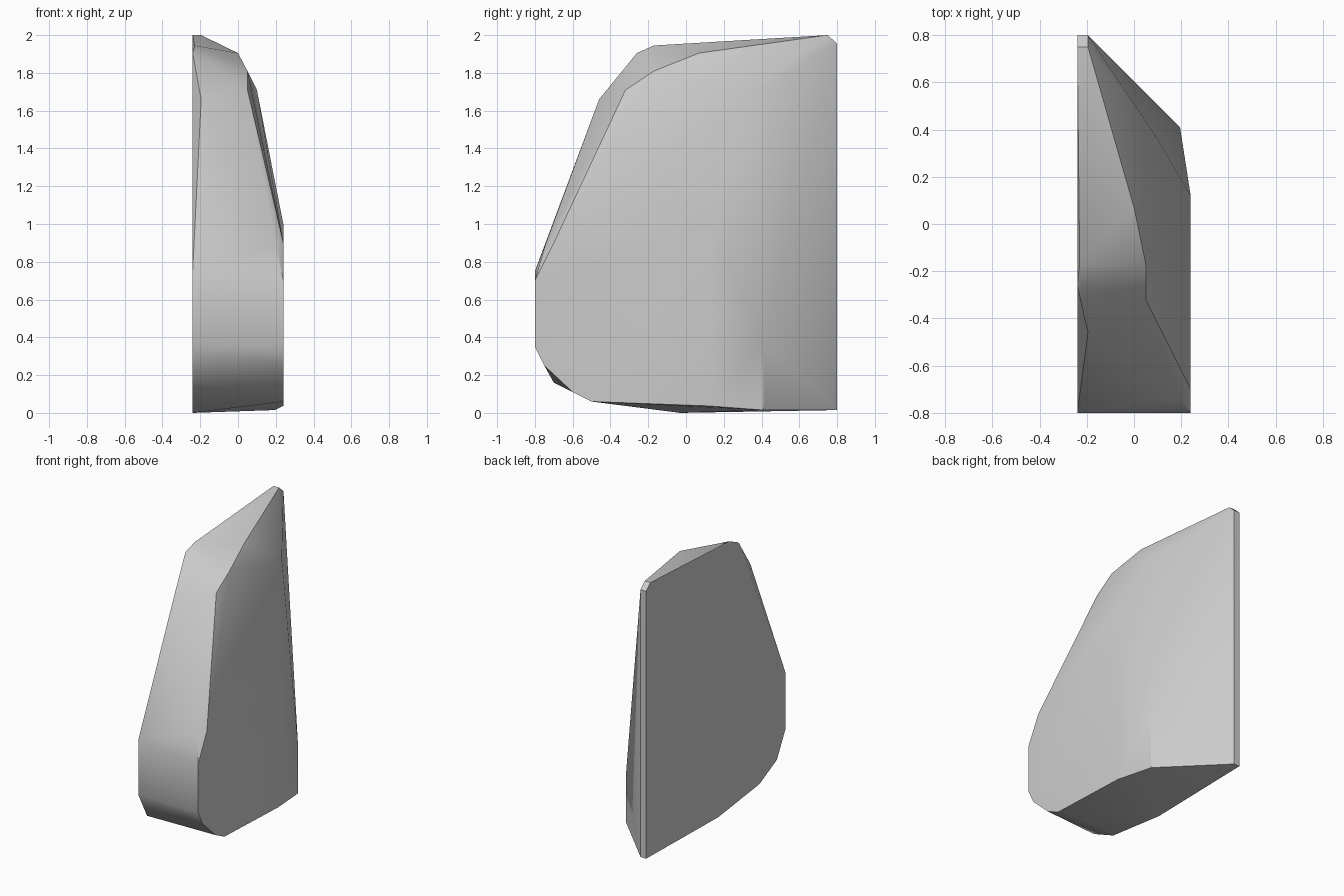
import bpy
import bmesh
import math

cube = bpy.data.objects.get("Cube")
if cube:
    bpy.data.objects.remove(cube, do_unlink=True)

INNER = -0.24   # flat mounting side
OUTER = 0.24    # widest point of the bulging side


def make_material(name, colour):
    material = bpy.data.materials.new(name)
    material.use_nodes = True
    material.diffuse_color = colour
    material.node_tree.nodes["Principled BSDF"].inputs["Base Color"].default_value = colour
    return material


def at_x(x, profile):
    """Place a (y, z) profile on the plane at x."""
    return [(x, y, z) for y, z in profile]


def skin_object(name, points, material):
    """Stretch a tight faceted skin over the section points."""
    bm = bmesh.new()
    for point in points:
        bm.verts.new(point)
    hull = bmesh.ops.convex_hull(bm, input=bm.verts[:])
    spare = set(hull["geom_interior"]) | set(hull["geom_unused"])
    loose = [item for item in spare if isinstance(item, bmesh.types.BMVert)]
    bmesh.ops.delete(bm, geom=loose, context="VERTS")

    # Merge coplanar triangles into clean flat panels
    bmesh.ops.dissolve_limit(bm, angle_limit=math.radians(0.5),
                             verts=bm.verts[:], edges=bm.edges[:])
    bmesh.ops.recalc_face_normals(bm, faces=bm.faces[:])
    mesh = bpy.data.meshes.new(name)
    bm.to_mesh(mesh)
    bm.free()
    mesh.materials.append(material)
    obj = bpy.data.objects.new(name, mesh)
    bpy.context.collection.objects.link(obj)
    return obj


# Flat inner side, from the rear foot round the front to the top
inner_side = at_x(INNER, [
    (0.8, 0.015), (-0.03, 0), (-0.5, 0.06), (-0.7, 0.16),
    (-0.8, 0.35), (-0.8, 0.75), (-0.26, 1.905),
])

# Bevelled upper front edge of the inner side
inner_bevel = [(-0.195, -0.46, 1.66), (-0.23, -0.17, 1.945)]

# Widest section of the bulging outer side
outer_side = at_x(OUTER, [
    (0.12, 0.037), (-0.17, 0.06), (-0.5, 0.06), (-0.6, 0.11),
    (-0.75, 0.25), (-0.8, 0.35), (-0.8, 0.7), (-0.7, 0.9), (0.12, 1),
])

# Shoulder tapering in towards the top
shoulder = [(0.2, -0.745, 0.89), (0.1, 0.36, 1.71)]
shoulder += at_x(0.05, [(-0.32, 1.71), (-0.17, 1.81)])
shoulder += at_x(0, [(0.07, 1.905)])

# Rear corner of the bulge and the narrow trailing edge
rear_corner = at_x(0.195, [(0.41, 0.015), (0.41, 0.36)])
trailing_edge = []
for x in (INNER, INNER + 0.045):
    trailing_edge += at_x(x, [(0.8, 0.015), (0.8, 1.955), (0.75, 2)])

grey = make_material("plain_grey", (0.6, 0.6, 0.6, 1))
body = skin_object(
    "tapered_body",
    inner_side[1:] + inner_bevel + outer_side + shoulder + rear_corner + trailing_edge,
    grey,
)

# Soft shading over the shallow facets, crisp rims
bpy.ops.object.select_all(action="DESELECT")
body.select_set(True)
bpy.context.view_layer.objects.active = body
bpy.ops.object.shade_smooth_by_angle(angle=math.radians(30))
